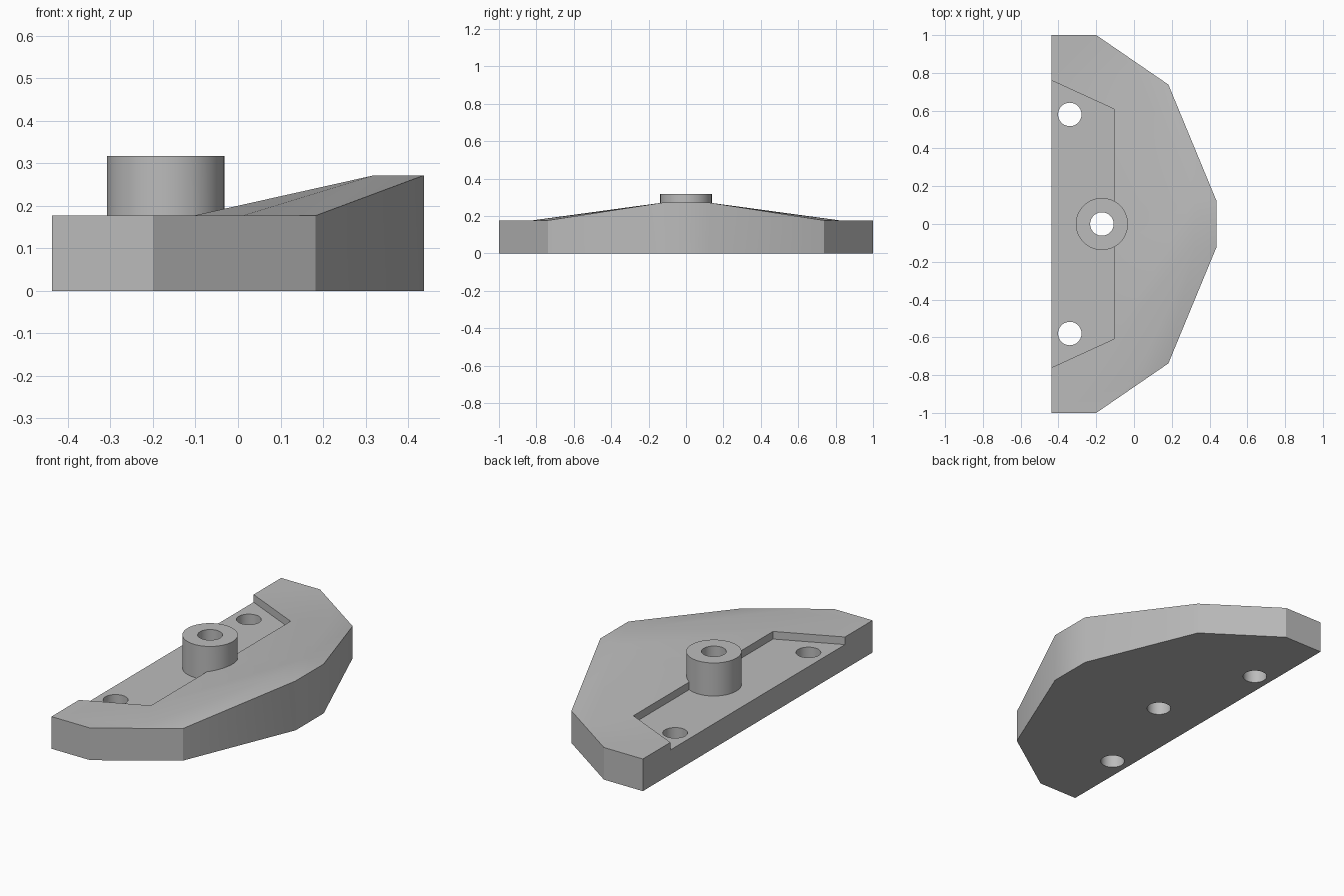
import bpy
import bmesh
from math import radians

cube = bpy.data.objects.get("Cube")
if cube:
    bpy.data.objects.remove(cube)

grey = bpy.data.materials.new("plain grey")
grey.use_nodes = True
colour = (0.5, 0.5, 0.5, 1)
grey.diffuse_color = colour
grey.node_tree.nodes["Principled BSDF"].inputs["Base Color"].default_value = colour

TOP, PEAK, FLOOR, BOSS_TOP = 0.177, 0.272, 0.135, 0.317
HOLE_R, BOSS_R, BOSS_X = 0.062, 0.138, -0.17

# Half outline from the flat back to the nose
OUTLINE = [(-0.437, 1), (-0.2, 1), (0.182, 0.738), (0.437, 0.122)]
POCKET = [(-0.437, 0.76), (-0.105, 0.608)]
SHOULDER, CREST = (0.01, 0.82), (0.32, 0.122)


def cylinder(name, x, y, radius, z0, z1):
    bpy.ops.mesh.primitive_cylinder_add(vertices=64, radius=radius, depth=z1 - z0,
                                        location=(x, y, (z0 + z1) / 2))
    ob = bpy.context.object
    ob.name = name
    return ob


def boolean(target, tool, operation):
    mod = target.modifiers.new(tool.name, "BOOLEAN")
    mod.operation = operation
    mod.solver = "EXACT"
    mod.object = tool
    bpy.context.view_layer.objects.active = target
    bpy.ops.object.modifier_apply(modifier=mod.name)
    bpy.data.objects.remove(tool)


# Faceted body with a recessed pocket open at the back
bm = bmesh.new()


def half(side):
    def v(p, z):
        return bm.verts.new((p[0], p[1] * side, z))
    h = {"base": [v(p, 0) for p in OUTLINE],
         "rim": [v(p, PEAK if i == 3 else TOP) for i, p in enumerate(OUTLINE)],
         "lip": [v(p, TOP) for p in POCKET],
         "floor": [v(p, FLOOR) for p in POCKET]}
    b, r, l, f = h["base"], h["rim"], h["lip"], h["floor"]
    shoulder, crest = v(SHOULDER, TOP), v(CREST, PEAK)
    h["crest"] = crest
    for i in range(3):                                # outer walls
        bm.faces.new((b[i], b[i + 1], r[i + 1], r[i]))
    bm.faces.new((r[0], r[1], r[2], shoulder, l[1], l[0]))   # flat end
    bm.faces.new((l[1], shoulder, crest))             # sloping facets
    bm.faces.new((shoulder, r[2], crest))
    bm.faces.new((r[2], r[3], crest))
    bm.faces.new((l[0], l[1], f[1], f[0]))            # pocket end wall
    return h


p, q = half(1), half(-1)
bm.faces.new(p["base"] + q["base"][::-1])
bm.faces.new((p["base"][3], q["base"][3], q["rim"][3], p["rim"][3]))
bm.faces.new((p["crest"], p["rim"][3], q["rim"][3], q["crest"]))
bm.faces.new((p["lip"][1], p["crest"], q["crest"], q["lip"][1]))
bm.faces.new((p["lip"][1], q["lip"][1], q["floor"][1], p["floor"][1]))
bm.faces.new((p["floor"][0], p["floor"][1], q["floor"][1], q["floor"][0]))
bm.faces.new((p["base"][0], p["rim"][0], p["lip"][0], p["floor"][0],
              q["floor"][0], q["lip"][0], q["rim"][0], q["base"][0]))
bmesh.ops.recalc_face_normals(bm, faces=bm.faces)
mesh = bpy.data.meshes.new("bracket_body")
bm.to_mesh(mesh)
bm.free()
body = bpy.data.objects.new("bracket_body", mesh)
bpy.context.collection.objects.link(body)

# Raised boss, then the three through holes
boolean(body, cylinder("boss", BOSS_X, 0, BOSS_R, 0.05, BOSS_TOP), "UNION")
for x, y in ((BOSS_X, 0), (-0.34, 0.58), (-0.34, -0.58)):
    boolean(body, cylinder("hole_cutter", x, y, HOLE_R, -0.1, 0.5), "DIFFERENCE")

body.data.materials.clear()
body.data.materials.append(grey)
bpy.ops.object.select_all(action="DESELECT")
body.select_set(True)
bpy.context.view_layer.objects.active = body
bpy.ops.object.shade_smooth_by_angle(angle=radians(30))
